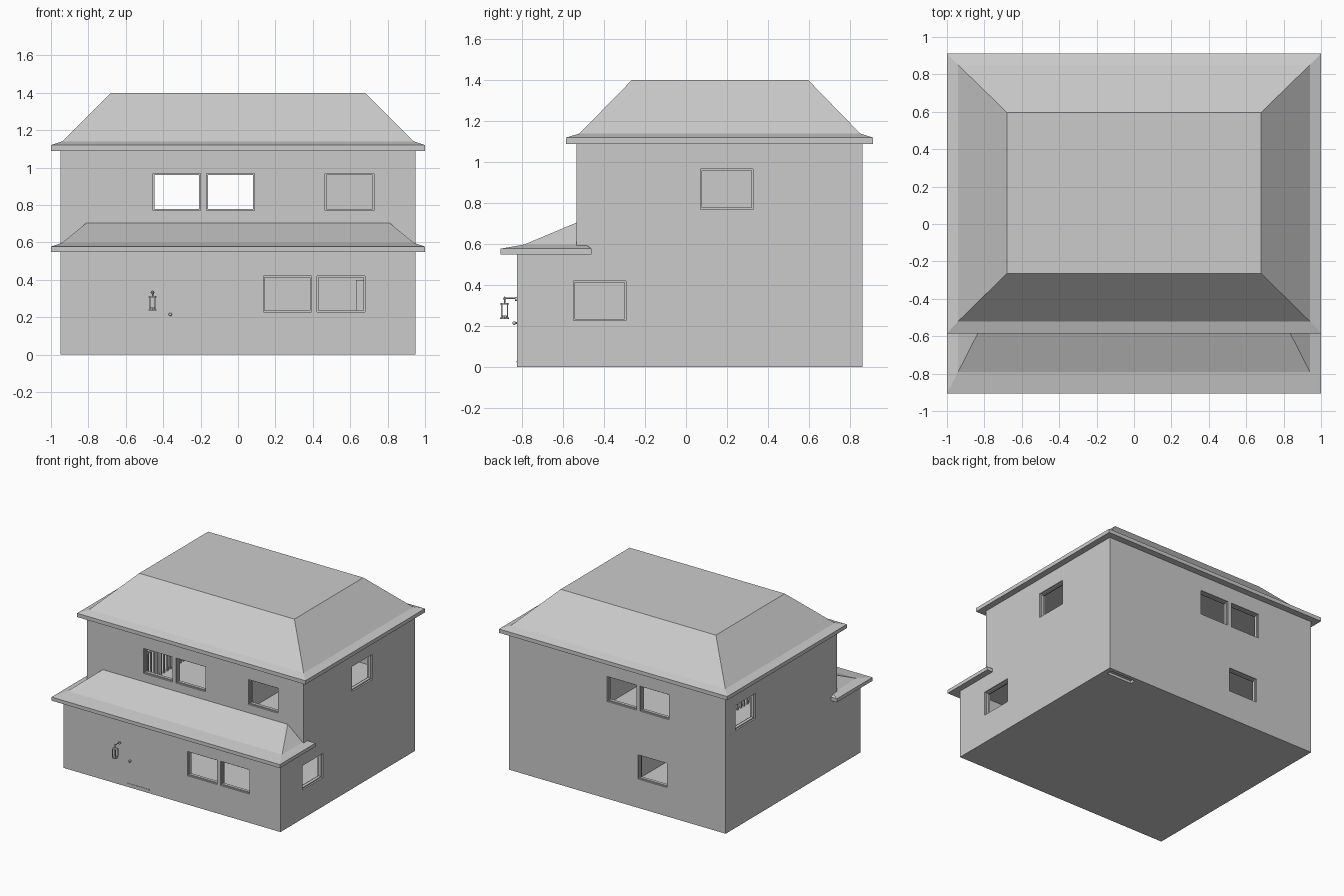
import bpy, bmesh, math
from mathutils import Matrix, Vector

if "Cube" in bpy.data.objects:
    bpy.data.objects.remove(bpy.data.objects["Cube"])


def add_object(name, bm):
    bmesh.ops.recalc_face_normals(bm, faces=bm.faces)
    mesh = bpy.data.meshes.new(name)
    bm.to_mesh(mesh)
    bm.free()
    obj = bpy.data.objects.new(name, mesh)
    bpy.context.collection.objects.link(obj)
    return obj


def add_box(bm, x0, x1, y0, y1, z0, z1):
    m = Matrix.Translation(((x0 + x1) / 2, (y0 + y1) / 2, (z0 + z1) / 2)) \
        @ Matrix.Diagonal((x1 - x0, y1 - y0, z1 - z0, 1))
    bmesh.ops.create_cube(bm, size=1, matrix=m)


def boxes(name, items):
    bm = bmesh.new()
    for item in items:
        add_box(bm, *item)
    return add_object(name, bm)


def add_cone(bm, centre, r1, r2, h, sides=12, axis="Z"):
    rot = Matrix.Rotation(math.pi / 2, 4, "X") if axis == "Y" else Matrix()
    bmesh.ops.create_cone(bm, cap_ends=True, segments=sides, radius1=r1, radius2=r2,
                          depth=h, matrix=Matrix.Translation(centre) @ rot)


def loft(name, rings):
    """Closed solid through stacked rectangles (half width, y0, y1, z)."""
    bm = bmesh.new()
    loops = [[bm.verts.new(p) for p in ((-w, a, z), (w, a, z), (w, b, z), (-w, b, z))]
             for w, a, b, z in rings]
    for lo, hi in zip(loops, loops[1:]):
        for i in range(4):
            j = (i + 1) % 4
            bm.faces.new((lo[i], lo[j], hi[j], hi[i]))
    bm.faces.new(loops[0])
    bm.faces.new(loops[-1])
    return add_object(name, bm)


# Window openings: wall, start, end along the wall, sill, head
UP, LOW = (0.77, 0.968), (0.228, 0.42)
windows = [("front_up", -0.455, -0.20, *UP), ("front_up", -0.168, 0.088, *UP),
           ("front_up", 0.465, 0.727, *UP),
           ("front_low", 0.135, 0.393, *LOW), ("front_low", 0.423, 0.68, *LOW),
           ("back", -0.455, -0.20, *UP), ("back", -0.168, 0.088, *UP),
           ("back", -0.436, -0.18, *LOW),
           ("right", 0.07, 0.328, *UP), ("right", -0.55, -0.292, *LOW),
           ("left", 0.485, 0.735, *UP)]
T = 0.05
face = {"front_up": -0.535 + T / 2, "front_low": -0.825 + T / 2, "back": 0.86 - T / 2,
        "right": 0.95 - T / 2, "left": -0.95 + T / 2}


def window_box(wall, a, b, z0, z1, half):
    c = face[wall]
    if wall in ("right", "left"):
        return (c - half, c + half, a, b, z0, z1)
    return (a, b, c - half, c + half, z0, z1)


# House walls: stepped side profile extruded across the width
bm = bmesh.new()
profile = [(-0.825, 0), (0.86, 0), (0.86, 1.10), (-0.535, 1.10), (-0.535, 0.57), (-0.825, 0.57)]
f = bm.faces.new([bm.verts.new((-0.95, y, z)) for y, z in profile])
ext = bmesh.ops.extrude_face_region(bm, geom=[f])
bmesh.ops.translate(bm, vec=(1.9, 0, 0),
                    verts=[v for v in ext["geom"] if isinstance(v, bmesh.types.BMVert)])
walls = add_object("house_walls", bm)

# Hollow out both floors, then cut the windows and the slot in the base
cutters = [
    boxes("room_cutter", [(-0.90, 0.90, -0.775, 0.81, 0.03, 0.545),
                          (-0.90, 0.90, -0.485, 0.81, 0.60, 1.07)]),
    boxes("window_cutter", [window_box(*w, 0.06) for w in windows]
          + [(0.69, 0.91, 0.785, 0.83, -0.05, 0.02)])]
for c in cutters:
    mod = walls.modifiers.new("cut", "BOOLEAN")
    mod.operation, mod.solver, mod.object = "DIFFERENCE", "EXACT", c
dg = bpy.context.evaluated_depsgraph_get()
mesh = bpy.data.meshes.new_from_object(walls.evaluated_get(dg))
walls.modifiers.clear()
walls.data = mesh
for c in cutters:
    bpy.data.objects.remove(c)

# Slim frames lining every opening
frames = []
for wall, a, b, z0, z1 in windows:
    e = 0.008
    for part in ((a, a + e, z0, z1), (b - e, b, z0, z1),
                 (a + e, b - e, z0, z0 + e), (a + e, b - e, z1 - e, z1)):
        frames.append(window_box(wall, *part, 0.012))
boxes("window_frames", frames)

# Hipped main roof with flat top, and the porch roof
loft("main_roof", [(1.0, -0.585, 0.912, 1.09), (1.0, -0.585, 0.912, 1.12),
                   (0.94, -0.52, 0.85, 1.14), (0.68, -0.265, 0.597, 1.40)])
loft("lower_roof", [(1.0, -0.905, -0.46, 0.55), (1.0, -0.905, -0.46, 0.578),
                    (0.94, -0.79, -0.49, 0.598), (0.81, -0.535, -0.50, 0.705)])

# Interior walls, cabinet and landing railing
boxes("interior_walls", [(0.27, 0.31, -0.485, 0.81, 0.60, 1.07),
                         (0.06, 0.10, 0.15, 0.81, 0.03, 0.545)])
boxes("cabinet", [(0.63, 0.89, 0.60, 0.80, 0.03, 0.40)])
rail = [(-0.56, -0.54, -0.35, 0.60, 0.83, 0.85)]
for i in range(24):
    y = -0.35 + i * 0.0405
    rail.append((-0.556, -0.544, y, y + 0.012, 0.60, 0.83))
boxes("landing_railing", rail)

# Front door set behind the wall, threshold and knob
boxes("front_door", [(-0.39, -0.20, -0.774, -0.762, 0.03, 0.46)])
boxes("door_threshold", [(-0.39, -0.20, -0.828, -0.80, 0.022, 0.03)])
bm = bmesh.new()
bmesh.ops.create_uvsphere(bm, u_segments=12, v_segments=8, radius=0.009,
                          matrix=Matrix.Translation((-0.362, -0.838, 0.215)))
add_cone(bm, (-0.362, -0.828, 0.215), 0.005, 0.005, 0.014, 10, "Y")
add_object("door_knob", bm)

# Wall lantern: base, posts, cap, finial, arm and wall plate
LX, LY = -0.457, -0.885
bm = bmesh.new()
add_cone(bm, (LX, LY, 0.239), 0.022, 0.022, 0.007, 8)
add_cone(bm, (LX, LY, 0.247), 0.014, 0.01, 0.01, 8)
add_cone(bm, (LX, LY, 0.310), 0.023, 0.018, 0.008, 8)
add_cone(bm, (LX, LY, 0.320), 0.004, 0.004, 0.03, 8)
add_cone(bm, (LX, LY, 0.337), 0.008, 0.003, 0.014, 8)
for sx in (-1, 1):
    for sy in (-1, 1):
        x, y = LX + sx * 0.014, LY + sy * 0.014
        add_box(bm, x - 0.003, x + 0.003, y - 0.003, y + 0.003, 0.242, 0.307)
add_cone(bm, (LX, (LY - 0.825) / 2, 0.336), 0.003, 0.003, 0.06, 8, "Y")
add_cone(bm, (LX, -0.829, 0.332), 0.010, 0.010, 0.009, 12, "Y")
add_object("wall_lantern", bm)
